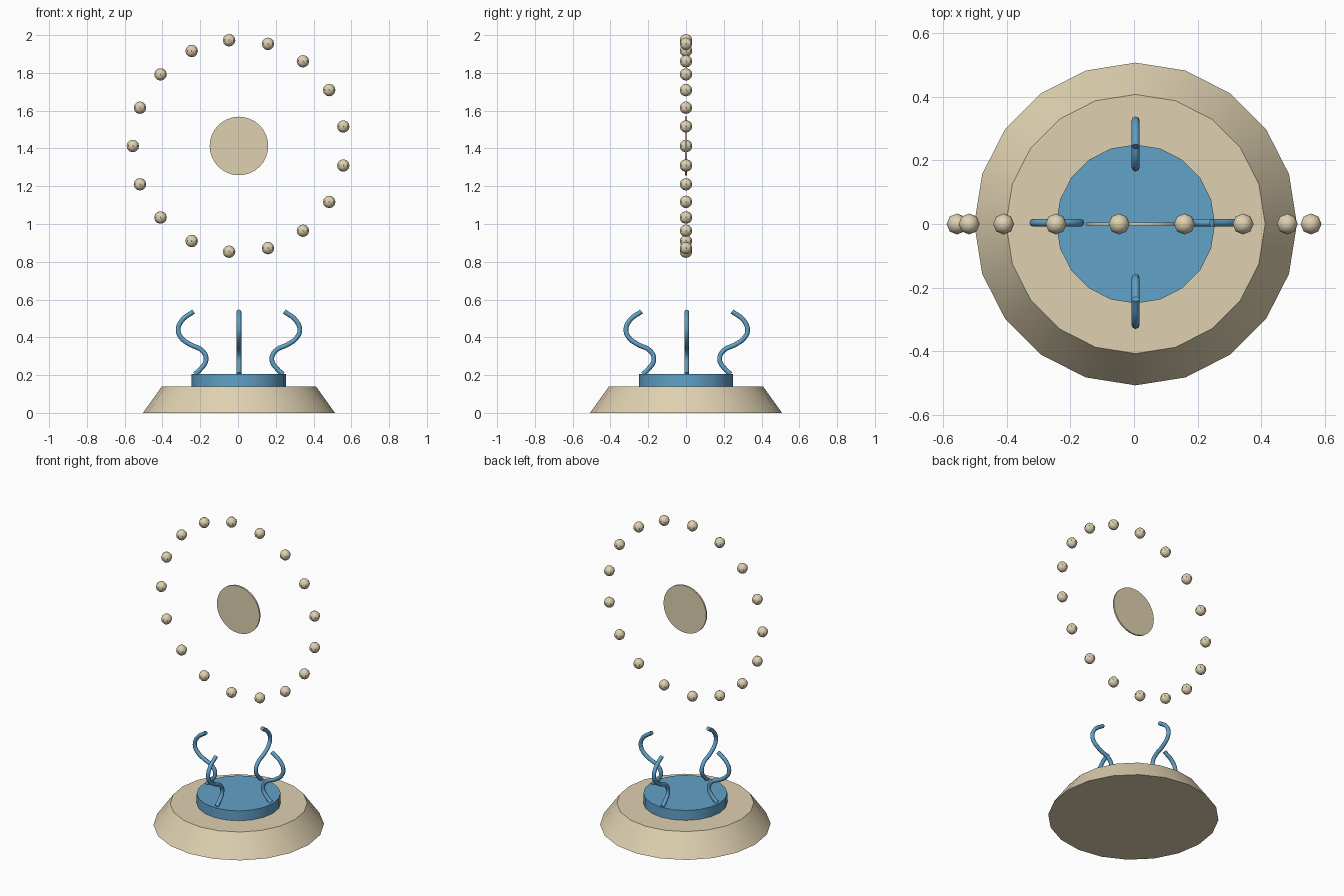
import bpy
import math

if "Cube" in bpy.data.objects:
    bpy.data.objects.remove(bpy.data.objects["Cube"])

CX = 0.005  # axis of the model; the uneven bead ring shifts it slightly
RING_Z = 1.413


def material(name, color):
    mat = bpy.data.materials.new(name)
    mat.diffuse_color = color
    mat.use_nodes = True
    mat.node_tree.nodes["Principled BSDF"].inputs["Base Color"].default_value = mat.diffuse_color
    return mat


cream = material("cream", (0.74, 0.64, 0.44, 1))
blue = material("blue", (0.12, 0.36, 0.58, 1))


def finish(name, mat):
    obj = bpy.context.object
    obj.name = name
    obj.data.materials.append(mat)
    bpy.ops.object.shade_smooth_by_angle(angle=math.radians(40))
    return obj


# Tapered base and the blue plinth on top of it
bpy.ops.mesh.primitive_cone_add(vertices=20, radius1=0.508, radius2=0.408, depth=0.14,
                                location=(CX, 0, 0.07))
finish("base", cream)
bpy.ops.mesh.primitive_cylinder_add(vertices=20, radius=0.25, depth=0.065,
                                    location=(CX, 0, 0.1725))
finish("plinth", blue)

# Four S-shaped hooks standing around the plinth: (radius, height)
HOOK = [(0.233, 0.205), (0.205, 0.23), (0.174, 0.282), (0.193, 0.328), (0.26, 0.363),
        (0.305, 0.397), (0.322, 0.437), (0.303, 0.488), (0.24, 0.537)]
for i in range(4):
    curve = bpy.data.curves.new("hook_path", 'CURVE')
    curve.dimensions = '3D'
    curve.bevel_depth = 0.0125
    curve.bevel_resolution = 2
    curve.resolution_u = 5
    curve.use_fill_caps = True
    spline = curve.splines.new('BEZIER')
    spline.bezier_points.add(len(HOOK) - 1)
    for point, (r, z) in zip(spline.bezier_points, HOOK):
        point.co = (r, 0, z)
        point.handle_left_type = point.handle_right_type = 'AUTO'
    hook = bpy.data.objects.new(f"hook_{i + 1}", curve)
    bpy.context.collection.objects.link(hook)
    hook.location = (CX, 0.004, 0)
    hook.rotation_euler.z = i * math.pi / 2
    curve.materials.append(blue)
    bpy.ops.object.select_all(action='DESELECT')
    hook.select_set(True)
    bpy.context.view_layer.objects.active = hook
    bpy.ops.object.convert(target='MESH')

# Thin upright disc floating in the middle of the ring
bpy.ops.mesh.primitive_cylinder_add(vertices=32, radius=0.155, depth=0.01,
                                    location=(CX, 0, RING_Z),
                                    rotation=(math.pi / 2, 0, 0))
finish("centre_disc", cream)

# Ring of 17 small beads
COUNT = 17
for i in range(COUNT):
    a = math.pi + i * math.tau / COUNT
    bpy.ops.mesh.primitive_uv_sphere_add(
        segments=8, ring_count=6, radius=0.033,
        location=(CX + 0.562 * math.cos(a), 0, RING_Z + 0.562 * math.sin(a)))
    finish(f"bead_{i + 1}", cream)
    bpy.ops.object.shade_smooth()
